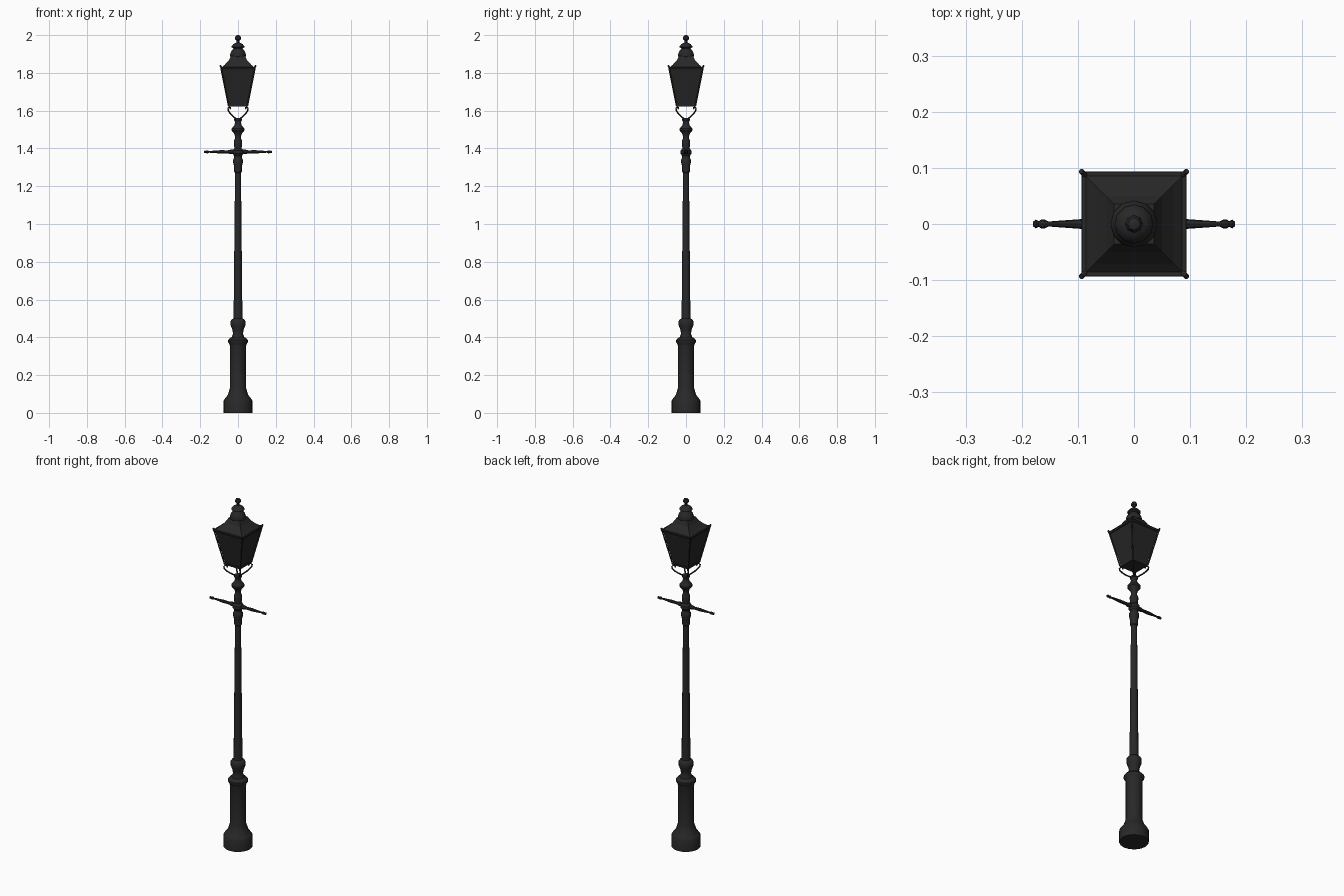
import bpy, bmesh, math
from mathutils import Vector, Matrix

if "Cube" in bpy.data.objects:
    bpy.data.objects.remove(bpy.data.objects["Cube"], do_unlink=True)


def make_material(name, value):
    m = bpy.data.materials.new(name)
    m.use_nodes = True
    color = (value, value, value, 1)
    m.diffuse_color = color
    bsdf = m.node_tree.nodes["Principled BSDF"]
    bsdf.inputs["Base Color"].default_value = color
    bsdf.inputs["Roughness"].default_value = 0.7
    return m


iron = make_material("black iron", 0.021)
glass = make_material("dark glass", 0.019)


def finish(name, bm, mat=iron, smooth=True):
    bmesh.ops.recalc_face_normals(bm, faces=bm.faces)
    mesh = bpy.data.meshes.new(name)
    bm.to_mesh(mesh)
    bm.free()
    mesh.materials.append(mat)
    ob = bpy.data.objects.new(name, mesh)
    bpy.context.collection.objects.link(ob)
    if smooth:
        bpy.ops.object.select_all(action="DESELECT")
        ob.select_set(True)
        bpy.context.view_layer.objects.active = ob
        bpy.ops.object.shade_smooth_by_angle(angle=math.radians(35))
    return ob


def lathe(name, profile, sides=12, matrix=Matrix(), turn=0.0, mat=iron, smooth=True):
    """Closed turned shape from (radius, height) pairs."""
    bm = bmesh.new()
    rings = []
    for r, z in profile:
        rings.append([bm.verts.new(matrix @ Vector((
            r * math.cos(turn + math.tau * i / sides),
            r * math.sin(turn + math.tau * i / sides), z))) for i in range(sides)])
    for a, b in zip(rings, rings[1:]):
        for i in range(sides):
            j = (i + 1) % sides
            bm.faces.new((a[i], a[j], b[j], b[i]))
    bm.faces.new(rings[0])
    bm.faces.new(rings[-1])
    return finish(name, bm, mat, smooth)


def square(name, profile, mat=iron):
    """Square stack from (half width, height) pairs."""
    return lathe(name, [(w * math.sqrt(2), z) for w, z in profile], 4,
                 turn=math.pi / 4, mat=mat, smooth=False)


def bar(name, points, radius):
    """Thin rod along a path."""
    curve = bpy.data.curves.new(name, "CURVE")
    curve.dimensions = "3D"
    curve.bevel_depth = radius
    curve.bevel_resolution = 1
    curve.use_fill_caps = True
    curve.materials.append(iron)
    spline = curve.splines.new("POLY")
    spline.points.add(len(points) - 1)
    for p, co in zip(spline.points, points):
        p.co = (*co, 1)
    ob = bpy.data.objects.new(name, curve)
    bpy.context.collection.objects.link(ob)


# Pedestal and column
lathe("pedestal", [(.076, 0), (.076, .065), (.07, .075), (.054, .095), (.048, .115),
                   (.043, .13), (.043, .355), (.046, .365), (.053, .375),
                   (.053, .385), (.044, .395), (.036, .4)], 16)
lathe("pedestal_vase", [(.036, .395), (.026, .42), (.03, .44), (.039, .465),
                        (.04, .485), (.034, .495), (.024, .5)])
lathe("column", [(.0235, .495), (.0155, 1.29)])
lathe("column_capital", [(.016, 1.27), (.02, 1.275), (.02, 1.29), (.022, 1.31),
                         (.027, 1.33), (.027, 1.34), (.02, 1.35), (.02, 1.36),
                         (.029, 1.372), (.029, 1.388), (.019, 1.4), (.022, 1.425),
                         (.022, 1.44), (.015, 1.455), (.018, 1.475), (.034, 1.495),
                         (.034, 1.505), (.018, 1.525), (.016, 1.54), (.021, 1.55),
                         (.019, 1.56)])

# Ladder rest arms
for side, label in ((1, "left"), (-1, "right")):
    lathe(label + "_ladder_arm",
          [(.012, 0), (.012, .04), (.008, .055), (.009, .09), (.0045, .152),
           (.008, .16), (.008, .165), (.005, .17), (.008, .175), (.004, .18)], 8,
          Matrix.Translation((0, 0, 1.382)) @ Matrix.Rotation(side * math.pi / 2, 4, "Y"))

# Lantern body
LOW, HIGH, W0, W1 = 1.625, 1.825, .05, .09
square("lantern_floor", [(W0, LOW - .003), (W0 + .002, LOW + .008)])
square("lantern_glass", [(W0 - .003, LOW), (W1 - .003, HIGH)], glass)
square("lantern_eaves", [(W1, HIGH - .007), (W1 + .004, HIGH), (W1 + .003, HIGH + .005)])
square("lantern_roof", [(W1 + .001, HIGH), (.07, 1.843), (.05, 1.865), (.036, 1.89)])

# Corner frame bars, horns and scroll brackets on each diagonal
scroll = [(.008, 1.545), (.014, 1.56), (.03, 1.573), (.041, 1.585), (.051, 1.6),
          (.053, 1.612), (.047, 1.62), (.04, 1.616), (.041, 1.608)]
for sx in (1, -1):
    for sy in (1, -1):
        place = ("left" if sx > 0 else "right") + ("_back" if sy > 0 else "_front")
        bar(place + "_frame_bar", [(sx * W0, sy * W0, LOW), (sx * W1, sy * W1, HIGH)], .004)
        bar(place + "_horn", [(sx * .086, sy * .086, HIGH), (sx * .094, sy * .094, 1.838)], .005)
        bar(place + "_scroll", [(sx * d, sy * d, z) for d, z in scroll], .004)

# Chimney and finial
lathe("chimney", [(.036, 1.88), (.042, 1.887), (.042, 1.898), (.037, 1.913), (.028, 1.923),
                  (.024, 1.93), (.035, 1.936), (.034, 1.942), (.024, 1.953), (.01, 1.96)])
lathe("finial", [(.008, 1.955), (.007, 1.97), (.015, 1.978), (.016, 1.988),
                 (.011, 1.997), (.004, 2.0)], 8)
